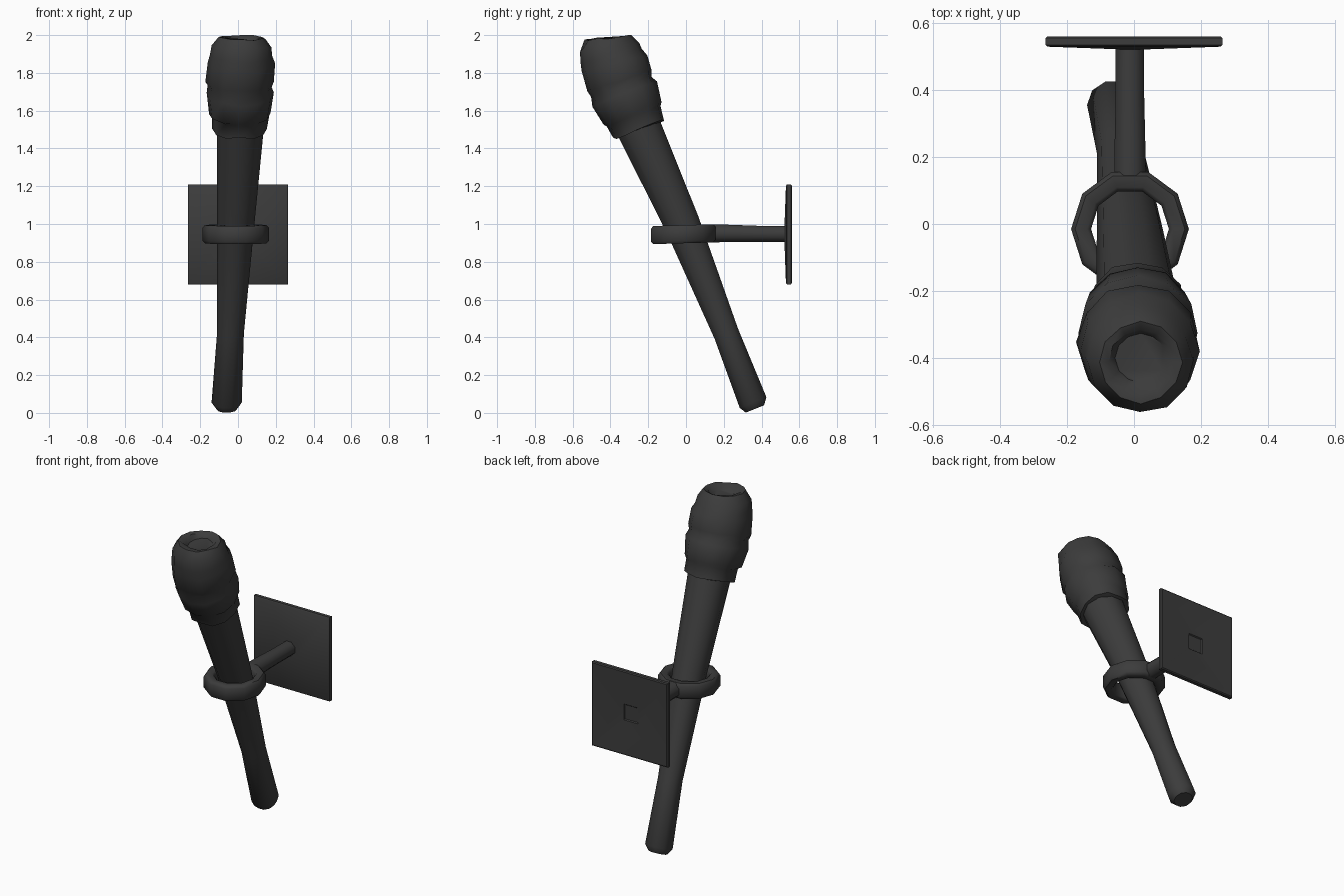
import bpy, bmesh, math, random
from mathutils import Vector

if "Cube" in bpy.data.objects:
    bpy.data.objects.remove(bpy.data.objects["Cube"])

random.seed(4)
iron = bpy.data.materials.new("charcoal")
iron.diffuse_color = (0.045, 0.045, 0.045, 1)
iron.use_nodes = True
iron.node_tree.nodes["Principled BSDF"].inputs["Base Color"].default_value = iron.diffuse_color


def finish(bm, name, angle):
    bmesh.ops.recalc_face_normals(bm, faces=bm.faces)
    me = bpy.data.meshes.new(name)
    bm.to_mesh(me)
    bm.free()
    me.materials.append(iron)
    ob = bpy.data.objects.new(name, me)
    bpy.context.collection.objects.link(ob)
    bpy.ops.object.select_all(action='DESELECT')
    ob.select_set(True)
    bpy.context.view_layer.objects.active = ob
    bpy.ops.object.shade_smooth_by_angle(angle=math.radians(angle))
    return ob


def bridge(bm, a, b):
    n = len(a)
    for i in range(n):
        j = (i + 1) % n
        bm.faces.new((a[i], a[j], b[j], b[i]))


def loft(name, rings, n, jitter=0.0, angle=50, phase=0.0):
    """Skin rings given as (x, y, z, radius, tilt about x in degrees)."""
    bm = bmesh.new()
    loops = []
    for x, y, z, r, tilt in rings:
        t = math.radians(tilt)
        v = Vector((0, math.cos(t), math.sin(t)))
        loop = []
        for i in range(n):
            a = 2 * math.pi * i / n + phase
            rr = r * (1 + random.uniform(-jitter, jitter))
            p = Vector((x, y, z)) + Vector((rr * math.cos(a), 0, 0)) + v * rr * math.sin(a)
            if jitter:
                p.z = min(p.z + random.uniform(-jitter, jitter) * 0.3, 2.0)
            loop.append(bm.verts.new(p))
        loops.append(loop)
    for a, b in zip(loops, loops[1:]):
        bridge(bm, a, b)
    bm.faces.new(loops[0])
    bm.faces.new(loops[-1])
    return finish(bm, name, angle)


# Tapered wooden handle, leaning forward
loft("handle", [
    (-0.06, 0.365, 0.021, 0.055, 22),
    (-0.06, 0.355, 0.055, 0.08, 22),
    (-0.04, 0.213, 0.42, 0.071, 23),
    (-0.012, -0.02, 1.0, 0.099, 24),
    (0.013, -0.255, 1.52, 0.125, 23),
], 10)

# Bundled cloth head with overlapping wraps and a sunken top
loft("cloth_head", [
    (0.01, -0.25, 1.50, 0.115, 20),
    (0.01, -0.25, 1.50, 0.146, 20),
    (0.01, -0.275, 1.575, 0.153, 22),
    (0.01, -0.28, 1.588, 0.166, 22),
    (0.012, -0.325, 1.69, 0.180, 20),
    (0.012, -0.34, 1.73, 0.170, 19),
    (0.012, -0.352, 1.76, 0.182, 18),
    (0.015, -0.38, 1.85, 0.178, 15),
    (0.015, -0.395, 1.89, 0.165, 12),
    (0.018, -0.408, 1.94, 0.158, 8),
    (0.02, -0.413, 1.985, 0.122, 5),
    (0.02, -0.41, 1.982, 0.095, 5),
    (0.02, -0.40, 1.955, 0.075, 5),
], 12, jitter=0.025)

# Holding ring: a bevelled section swept round ten sides
bm = bmesh.new()
section = [(0.115, -0.036), (0.127, -0.048), (0.162, -0.048), (0.174, -0.034),
           (0.174, 0.034), (0.162, 0.048), (0.127, 0.048), (0.115, 0.036)]
loops = []
for i in range(10):
    a = 2 * math.pi * (i + 0.5) / 10 + math.pi / 10
    loops.append([bm.verts.new((-0.012 + r * 1.01 * math.cos(a),
                                -0.015 + r * 1.03 * math.sin(a),
                                0.946 + h + 0.03 * r * math.sin(a)))
                  for r, h in section])
for i in range(10):
    bridge(bm, loops[i], loops[(i + 1) % 10])
finish(bm, "holding_ring", 50)

# Arm between ring and wall plate
loft("wall_arm", [
    (-0.012, 0.125, 0.95, 0.051, 90),
    (-0.012, 0.22, 0.95, 0.050, 90),
    (-0.012, 0.38, 0.948, 0.046, 90),
    (-0.012, 0.54, 0.947, 0.046, 90),
], 8, phase=math.pi / 8)

# Square wall plate: raised front, shallow hollow back
bm = bmesh.new()
plate = [(0.04, 0.521), (0.258, 0.529), (0.264, 0.534), (0.264, 0.555),
         (0.258, 0.56), (0.05, 0.546), (0.045, 0.54)]
loops = [[bm.verts.new((sx * h, y, 0.945 + sz * h))
          for sx, sz in ((-1, -1), (1, -1), (1, 1), (-1, 1))] for h, y in plate]
for a, b in zip(loops, loops[1:]):
    bridge(bm, a, b)
bm.faces.new(loops[0])
bm.faces.new(loops[-1])
finish(bm, "wall_plate", 40)
